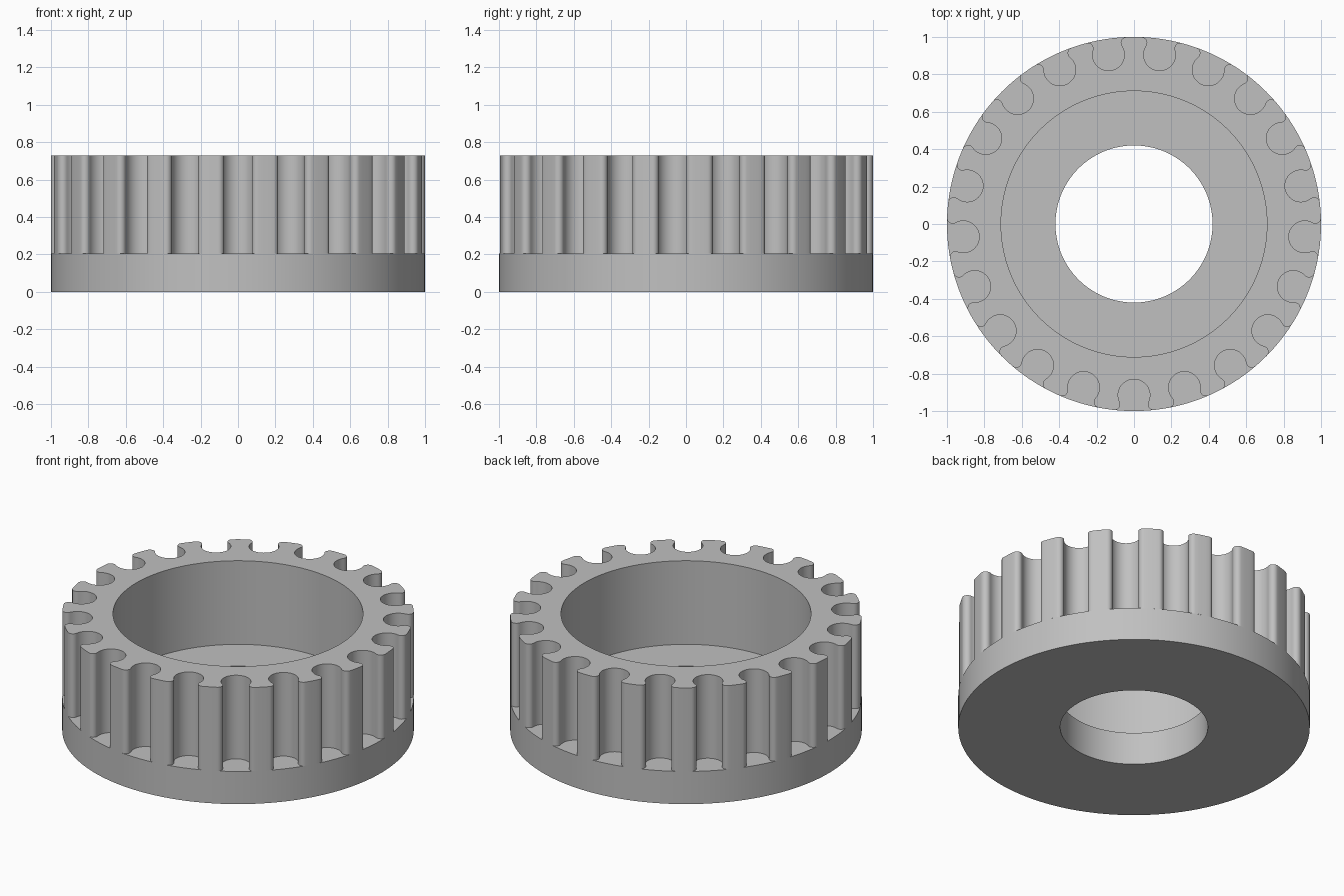
import bpy, bmesh
from math import sin, cos, acos, atan2, pi, radians

cube = bpy.data.objects.get("Cube")
if cube:
    bpy.data.objects.remove(cube, do_unlink=True)

TEETH = 21
OUTER, BORE, HOLE = 1.0, 0.711, 0.42
BASE_TOP, TOP = 0.205, 0.73
GROOVE_R, GROOVE_D = 0.085, 0.915   # groove radius and its distance from the axis
FILLET = 0.03                       # rounding of the tooth tips

steel = bpy.data.materials.new("grey_metal")
steel.use_nodes = True
grey = (0.53, 0.53, 0.53, 1)
steel.diffuse_color = grey
steel.node_tree.nodes["Principled BSDF"].inputs["Base Color"].default_value = grey


def circle(r, n=168):
    return [(r * cos(2 * pi * i / n), r * sin(2 * pi * i / n)) for i in range(n)]


def arc(cx, cy, r, a0, a1, n):
    return [(cx + r * cos(a0 + (a1 - a0) * i / n), cy + r * sin(a0 + (a1 - a0) * i / n))
            for i in range(n + 1)]


def toothed_outline():
    # Half a groove along +x: round bottom, then the tip fillet tangent to the rim
    c = OUTER - FILLET
    phi = acos((GROOVE_D**2 + c**2 - (GROOVE_R + FILLET)**2) / (2 * GROOVE_D * c))
    fx, fy = c * cos(phi), c * sin(phi)
    join = atan2(fy, fx - GROOVE_D)
    half = arc(GROOVE_D, 0, GROOVE_R, pi, join, 14)
    half += arc(fx, fy, FILLET, join - pi, phi, 8)[1:]
    # Tooth tip along the rim to the next groove
    tip = arc(0, 0, OUTER, phi, 2 * pi / TEETH - phi, 4)[1:-1]
    groove = [(x, -y) for x, y in reversed(half[1:])] + half + tip
    pts = []
    for k in range(TEETH):
        a = -pi / 2 + 2 * pi * k / TEETH
        pts += [(x * cos(a) - y * sin(a), x * sin(a) + y * cos(a)) for x, y in groove]
    return pts


def ring_prism(name, outer, inner, z0, z1, keep_bottom=True):
    bm = bmesh.new()
    caps = [[], []]
    for loop in (outer, inner):
        rows = [[bm.verts.new((x, y, z)) for x, y in loop] for z in (z0, z1)]
        n = len(loop)
        for i in range(n):
            j = (i + 1) % n
            bm.faces.new((rows[0][i], rows[0][j], rows[1][j], rows[1][i]))
            for cap, row in zip(caps, rows):
                cap.append(bm.edges.get((row[i], row[j])))
    for edges in caps:
        bmesh.ops.triangle_fill(bm, edges=edges, use_beauty=True, use_dissolve=False)
    bmesh.ops.recalc_face_normals(bm, faces=bm.faces[:])
    if not keep_bottom:
        hidden = [f for f in bm.faces if f.normal.z < -0.9]
        bmesh.ops.delete(bm, geom=hidden, context='FACES_ONLY')
    mesh = bpy.data.meshes.new(name)
    bm.to_mesh(mesh)
    bm.free()
    mesh.materials.append(steel)
    obj = bpy.data.objects.new(name, mesh)
    bpy.context.collection.objects.link(obj)
    bpy.ops.object.select_all(action='DESELECT')
    obj.select_set(True)
    bpy.context.view_layer.objects.active = obj
    bpy.ops.object.shade_smooth_by_angle(angle=radians(30))
    return obj


# Flat flange with the shaft hole
ring_prism("base_flange", circle(OUTER), circle(HOLE), 0, BASE_TOP)
# Grooved pulley wall around the wide bore
ring_prism("toothed_ring", toothed_outline(), circle(BORE), BASE_TOP, TOP, keep_bottom=False)
